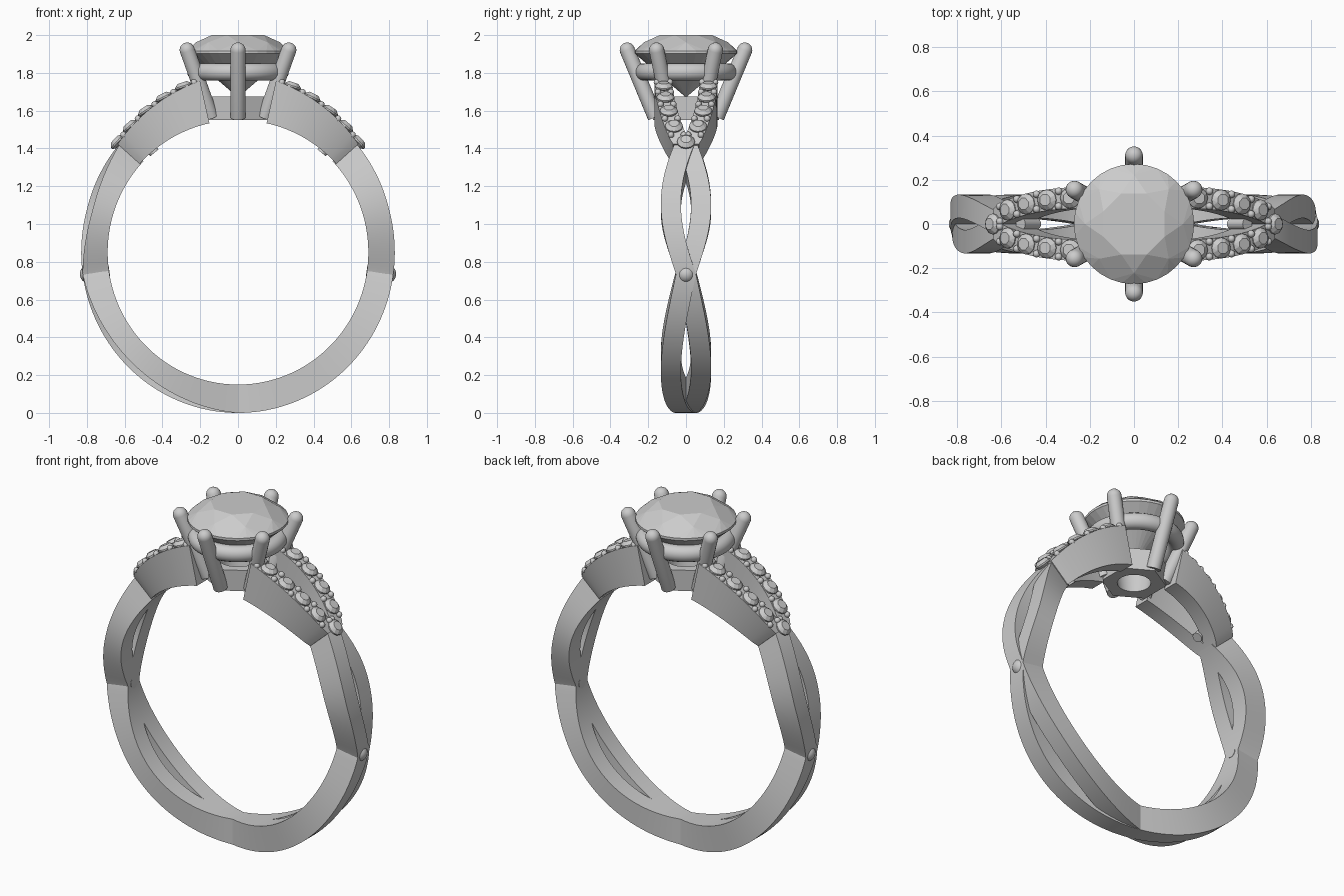
import bpy, bmesh
from math import sin, cos, pi, radians
from mathutils import Vector, Matrix

if "Cube" in bpy.data.objects:
    bpy.data.objects.remove(bpy.data.objects["Cube"])

CZ = 0.85                      # height of the finger-hole centre
HALF = Matrix.Rotation(pi, 4, 'Z')


def finish(name, bm, smooth=True, angle=35):
    bmesh.ops.recalc_face_normals(bm, faces=bm.faces)
    me = bpy.data.meshes.new(name)
    bm.to_mesh(me)
    bm.free()
    ob = bpy.data.objects.new(name, me)
    bpy.context.collection.objects.link(ob)
    if smooth:
        bpy.ops.object.select_all(action='DESELECT')
        bpy.context.view_layer.objects.active = ob
        ob.select_set(True)
        bpy.ops.object.shade_smooth_by_angle(angle=radians(angle))
    return ob


def both_sides(ob):
    """The ring repeats under a half turn about z."""
    dup = ob.copy()
    dup.name = ob.name + "_left"
    dup.matrix_world = HALF @ ob.matrix_world
    bpy.context.collection.objects.link(dup)


def loft(name, rings, closed=False):
    bm = bmesh.new()
    vs = [[bm.verts.new(p) for p in ring] for ring in rings]
    n = len(vs[0])
    count = len(vs) if closed else len(vs) - 1
    for i in range(count):
        a, b = vs[i], vs[(i + 1) % len(vs)]
        for k in range(n):
            bm.faces.new((a[k], a[(k + 1) % n], b[(k + 1) % n], b[k]))
    if not closed:
        bm.faces.new(vs[0])
        bm.faces.new(vs[-1])
    return finish(name, bm)


def polar(deg, r, y):
    a = radians(deg)
    return Vector((r * cos(a), y, CZ + r * sin(a)))


def section(deg, y, hw, ri, ro):
    return [polar(deg, ri, y - hw), polar(deg, ri, y + hw),
            polar(deg, ro, y + hw), polar(deg, ro, y - hw)]


def radial_frame(deg, r, y):
    d = Vector((cos(radians(deg)), 0, sin(radians(deg))))
    return Matrix.Translation(polar(deg, r, y)) @ d.to_track_quat('Z', 'Y').to_matrix().to_4x4()


def gem(name, rings, points, matrix):
    """Faceted stone: convex hull of rings (radius, height, sides, phase)."""
    bm = bmesh.new()
    for r, z, n, ph in rings:
        for k in range(n):
            a = 2 * pi * (k + ph) / n
            bm.verts.new((r * cos(a), r * sin(a), z))
    for p in points:
        bm.verts.new(p)
    bmesh.ops.convex_hull(bm, input=bm.verts)
    bmesh.ops.dissolve_limit(bm, angle_limit=radians(1), verts=bm.verts, edges=bm.edges)
    ob = finish(name, bm, smooth=False)
    ob.matrix_world = matrix
    return ob


def bead(name, matrix, r):
    bm = bmesh.new()
    bmesh.ops.create_uvsphere(bm, u_segments=16, v_segments=10, radius=r)
    ob = finish(name, bm, angle=60)
    ob.matrix_world = matrix
    return ob


# Twisted shank: two strands crossing at the bottom, the sides and the shoulders
def shank_section(deg, sign):
    if deg < -8:
        t, s = (deg + 90) / 82, sign
    else:
        t, s = (deg + 8) / 52, -sign
    w = sin(pi * t)
    dip = 0.03 * w if s > 0 else 0.0
    side = cos(radians(deg)) ** 2
    ro = 0.85 - 0.02 * side + (0.012 * max(0, deg - 15) / 28) - dip
    return section(deg, s * 0.08 * w, 0.053, 0.70 - 0.01 * side, ro)


for name, sign in (("shank_strand_a", 1), ("shank_strand_b", -1)):
    both_sides(loft(name, [shank_section(-90 + 134 * i / 66, sign) for i in range(67)]))


# Split shoulders rising to the head
def shoulder(u):
    deg = 42 + 35.5 * u
    y = 0.02 + 0.1 * sin(pi / 2 * max(u, 0) ** 0.8)
    return deg, y, 0.857 + 0.073 * u


PAVE = [(0.047, -0.004, 12, 0), (0.047, 0.004, 12, 0), (0.028, 0.022, 8, 0.5), (0.02, -0.03, 8, 0)]
for tag, s in (("front", -1), ("back", 1)):
    rings = []
    for i in range(21):
        deg, y, ro = shoulder(i / 20)
        rings.append(section(deg, s * y, 0.048, 0.70, ro))
    both_sides(loft(tag + "_shoulder", rings))
    # Pave stones and the small beads that hold them
    for u in (0.21, 0.42, 0.63, 0.84):
        deg, y, ro = shoulder(u)
        both_sides(gem(tag + "_pave_stone", PAVE, [], radial_frame(deg, ro + 0.006, s * y)))
        for du in (-0.105, 0.105):
            if du > 0 and u < 0.8:
                continue
            deg, y, ro = shoulder(u + du)
            for e in (-0.034, 0.034):
                both_sides(bead(tag + "_pave_bead", radial_frame(deg, ro + 0.004, s * y + e), 0.017))
both_sides(gem("lead_pave_stone", PAVE, [], radial_frame(42.5, 0.866, 0)))

# Side accents at the strand crossings, with pins through to the inside
both_sides(bead("side_accent", radial_frame(-8.3, 0.797, 0), 0.049))
for deg in (-8.3, 50):
    bm = bmesh.new()
    bmesh.ops.create_cone(bm, cap_ends=True, segments=20, radius1=0.028, radius2=0.028, depth=0.11)
    pin = finish("accent_pin", bm)
    pin.matrix_world = radial_frame(deg, 0.743, 0)
    both_sides(pin)

# Head base: hexagonal collar with a round hole
rings = []
for k in range(48):
    a = 2 * pi * k / 48
    dev = (a + pi / 6 - pi / 2) % (pi / 3) - pi / 6
    hexf = cos(pi / 6) / cos(pi / 6 - abs(dev))
    prof = [(0.09, 1.55), (0.175 * hexf, 1.55), (0.18 * hexf, 1.675), (0.11, 1.675)]
    rings.append([Vector((r * cos(a), r * sin(a), z)) for r, z in prof])
loft("head_base", rings, closed=True)

# Gallery rail under the centre stone
rings = []
for k in range(64):
    a = 2 * pi * k / 64
    prof = [(0.225 + 0.044 * cos(2 * pi * j / 16), 1.805 + 0.046 * sin(2 * pi * j / 16)) for j in range(16)]
    rings.append([Vector((r * cos(a), r * sin(a), z)) for r, z in prof])
loft("gallery_rail", rings, closed=True)

# Six round-tipped prongs
for k in range(6):
    a = pi / 2 + k * pi / 3
    out = Vector((cos(a), sin(a), 0))
    lo, hi = out * 0.163 + Vector((0, 0, 1.565)), out * 0.311 + Vector((0, 0, 1.921))
    q = (hi - lo).to_track_quat('Z', 'Y').to_matrix().to_4x4()
    length = (hi - lo).length
    prof = [(0.04, 0.0), (0.04, length)]
    prof += [(0.04 * cos(t), length + 0.04 * sin(t)) for t in (0.3, 0.6, 0.9, 1.2, 1.45)]
    rings = [[Vector((r * cos(2 * pi * j / 20), r * sin(2 * pi * j / 20), z)) for j in range(20)]
             for r, z in prof]
    loft("prong", rings).matrix_world = Matrix.Translation(lo) @ q

# Brilliant-cut centre stone
gem("centre_stone",
    [(0.15, 2.0, 8, 0.5), (0.222, 1.962, 8, 0), (0.272, 1.917, 32, 0), (0.272, 1.903, 32, 0),
     (0.13, 1.785, 8, 0)],
    [(0, 0, 1.67)], Matrix.Identity(4))
